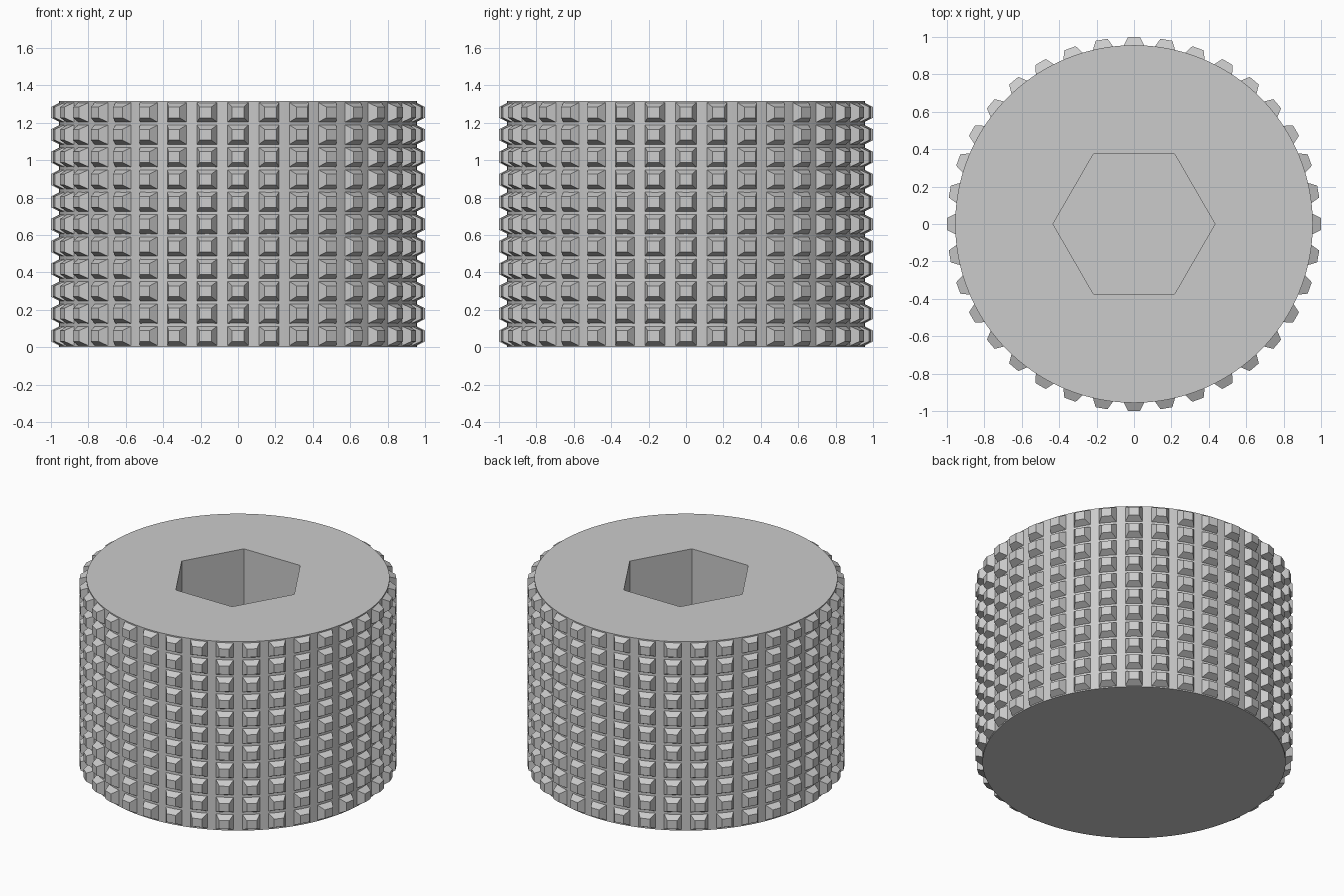
import bpy, bmesh
from math import radians, pi
from mathutils import Matrix, Vector

HEIGHT, RADIUS, TIP = 1.315, 0.956, 1.0
ROWS, COLUMNS, SEGMENTS = 11, 36, 144
SOCKET_RADIUS, SOCKET_DEPTH = 0.433, 0.66

cube = bpy.data.objects.get("Cube")
if cube:
    bpy.data.objects.remove(cube, do_unlink=True)

steel = bpy.data.materials.new("steel grey")
steel.use_nodes = True
grey = (0.6, 0.6, 0.6, 1)
steel.diffuse_color = grey
steel.node_tree.nodes["Principled BSDF"].inputs["Base Color"].default_value = grey


def finish(bm, name):
    mesh = bpy.data.meshes.new(name)
    bm.to_mesh(mesh)
    bm.free()
    mesh.materials.append(steel)
    obj = bpy.data.objects.new(name, mesh)
    bpy.context.collection.objects.link(obj)
    return obj


def ring(bm, radius, z, count):
    """Regular polygon of vertices with its first corner on +x."""
    return [bm.verts.new(Matrix.Rotation(2 * pi * i / count, 3, 'Z') @ Vector((radius, 0, z)))
            for i in range(count)]


def wall(bm, lower, upper):
    n = len(lower)
    return [bm.faces.new((lower[i], lower[(i + 1) % n], upper[(i + 1) % n], upper[i]))
            for i in range(n)]


# Cylindrical head with a hexagonal socket sunk into its top
bm = bmesh.new()
base, rim = (ring(bm, RADIUS, z, SEGMENTS) for z in (0, HEIGHT))
floor, mouth = (ring(bm, SOCKET_RADIUS, z, 6) for z in (HEIGHT - SOCKET_DEPTH, HEIGHT))
bm.faces.new(list(reversed(base)))
bm.faces.new(floor)
sides = wall(bm, base, rim)
wall(bm, mouth, floor)

# Flat top between the rim and the socket mouth
edges = [bm.edges.get((loop[i - 1], loop[i])) for loop in (rim, mouth) for i in range(len(loop))]
bmesh.ops.triangle_fill(bm, edges=edges, use_beauty=True, normal=(0, 0, 1))
bmesh.ops.recalc_face_normals(bm, faces=bm.faces[:])
head = finish(bm, "socket_head")

bpy.ops.object.select_all(action='DESELECT')
head.select_set(True)
bpy.context.view_layer.objects.active = head
bpy.ops.object.shade_smooth_by_angle(angle=radians(20))

# Knurling: truncated pyramids in straight rows and columns
bm = bmesh.new()
pitch = HEIGHT / ROWS
for column in range(COLUMNS):
    turn = Matrix.Rotation(2 * pi * column / COLUMNS, 3, 'Z')
    for row in range(ROWS):
        z = (row + 0.5) * pitch
        loops = []
        for depth, w, h in ((RADIUS - 0.004, 0.056, 0.053), (TIP, 0.032, 0.029)):
            corners = ((-w, -h), (w, -h), (w, h), (-w, h))
            loops.append([bm.verts.new(turn @ Vector((depth, y, z + dz))) for y, dz in corners])
        wall(bm, *loops)
        bm.faces.new(loops[1])
finish(bm, "knurl_studs")
